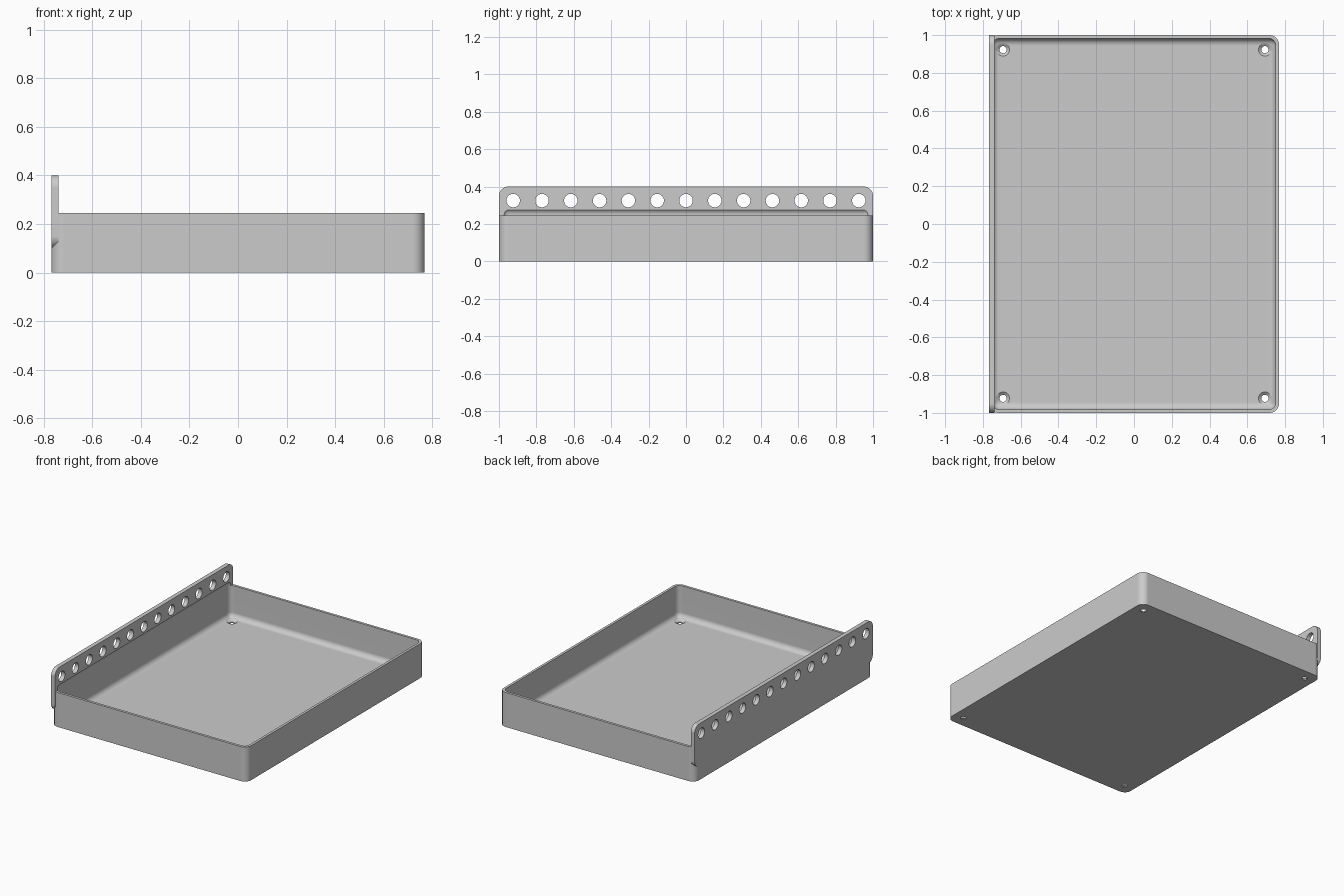
import bpy, bmesh
from math import pi, cos, sin
from mathutils import Matrix, Vector

if "Cube" in bpy.data.objects:
    bpy.data.objects.remove(bpy.data.objects["Cube"], do_unlink=True)

HALF_X, HALF_Y, RIM = 0.768, 1.0, 0.245
WALL, FLOOR, CORNER = 0.018, 0.02, 0.05
PLATE_T, PLATE_LOW, PLATE_TOP = 0.03, 0.1, 0.4

grey = bpy.data.materials.new("light grey")
grey.use_nodes = True
colour = (0.6, 0.6, 0.6, 1)
grey.diffuse_color = colour
grey.node_tree.nodes["Principled BSDF"].inputs["Base Color"].default_value = colour


def make_object(name, bm):
    bmesh.ops.recalc_face_normals(bm, faces=bm.faces)
    mesh = bpy.data.meshes.new(name)
    bm.to_mesh(mesh)
    bm.free()
    mesh.materials.append(grey)
    obj = bpy.data.objects.new(name, mesh)
    bpy.context.collection.objects.link(obj)
    return obj


def rounded_slab(name, half_w, half_h, radius, matrix, depth, steps=8):
    """Rounded rectangle extruded along its local z, then placed by a matrix."""
    bm = bmesh.new()
    ring = []
    for quarter, (sx, sy) in enumerate([(1, 1), (-1, 1), (-1, -1), (1, -1)]):
        for i in range(steps + 1):
            a = (quarter + i / steps) * pi / 2
            ring.append(bm.verts.new((sx * (half_w - radius) + radius * cos(a),
                                      sy * (half_h - radius) + radius * sin(a), 0)))
    face = bm.faces.new(ring)
    top = bmesh.ops.extrude_face_region(bm, geom=[face])["geom"]
    moved = [v for v in top if isinstance(v, bmesh.types.BMVert)]
    bmesh.ops.translate(bm, verts=moved, vec=(0, 0, depth))
    bm.transform(matrix)
    return make_object(name, bm)


def rounded_block(name, low, high, radius):
    """Box with every edge filleted."""
    low, high = Vector(low), Vector(high)
    bm = bmesh.new()
    size = high - low
    bmesh.ops.create_cube(bm, size=1, matrix=Matrix.Translation((low + high) / 2)
                          @ Matrix.Diagonal((*size, 1)))
    bmesh.ops.bevel(bm, geom=list(bm.edges), offset=radius, segments=6,
                    profile=0.5, affect='EDGES')
    return make_object(name, bm)


def cones(name, places, r1, r2, depth, turn=Matrix()):
    """One mesh holding a cone or cylinder at each place."""
    bm = bmesh.new()
    for p in places:
        bmesh.ops.create_cone(bm, cap_ends=True, segments=32, radius1=r1, radius2=r2,
                              depth=depth, matrix=Matrix.Translation(p) @ turn)
    return make_object(name, bm)


def combine(target, other, operation):
    mod = target.modifiers.new(operation, 'BOOLEAN')
    mod.operation, mod.solver, mod.object = operation, 'EXACT', other
    bpy.context.view_layer.objects.active = target
    bpy.ops.object.modifier_apply(modifier=mod.name)
    bpy.data.objects.remove(other, do_unlink=True)


# Tray body
tray = rounded_slab("tray_with_hanging_rail", HALF_X, HALF_Y, CORNER, Matrix(), RIM)

# Hanging rail: upright rounded plate on the -x side
upright = Matrix(((0, 0, 1, -HALF_X), (1, 0, 0, 0),
                  (0, 1, 0, (PLATE_LOW + PLATE_TOP) / 2), (0, 0, 0, 1)))
rail = rounded_slab("rail", HALF_Y, (PLATE_TOP - PLATE_LOW) / 2, CORNER, upright, PLATE_T)
combine(tray, rail, 'UNION')

# Filleted cavity, which rises slightly above the rim into the rail
cavity = rounded_block("cavity", (WALL - HALF_X, WALL - HALF_Y, FLOOR),
                       (HALF_X - WALL, HALF_Y - WALL, 0.285), 0.036)
combine(tray, cavity, 'DIFFERENCE')

# Row of thirteen holes through the rail
row = [(PLATE_T / 2 - HALF_X, i * 0.154, 0.325) for i in range(-6, 7)]
combine(tray, cones("rail_holes", row, 0.036, 0.036, 0.1,
                    Matrix.Rotation(pi / 2, 4, 'Y')), 'DIFFERENCE')

# Countersunk screw holes in the floor corners
corners = [(sx * 0.693, sy * 0.923) for sx in (-1, 1) for sy in (-1, 1)]
combine(tray, cones("screw_holes", [(x, y, 0) for x, y in corners],
                    0.019, 0.019, 0.1), 'DIFFERENCE')
combine(tray, cones("countersinks", [(x, y, 0.015) for x, y in corners],
                    0.013, 0.043, 0.024), 'DIFFERENCE')

# Smooth fillets with crisp edges
bpy.ops.object.select_all(action='DESELECT')
tray.select_set(True)
bpy.context.view_layer.objects.active = tray
bpy.ops.object.shade_smooth_by_angle(angle=pi / 6)
normals = tray.modifiers.new("flat panels", 'WEIGHTED_NORMAL')
normals.keep_sharp = True
